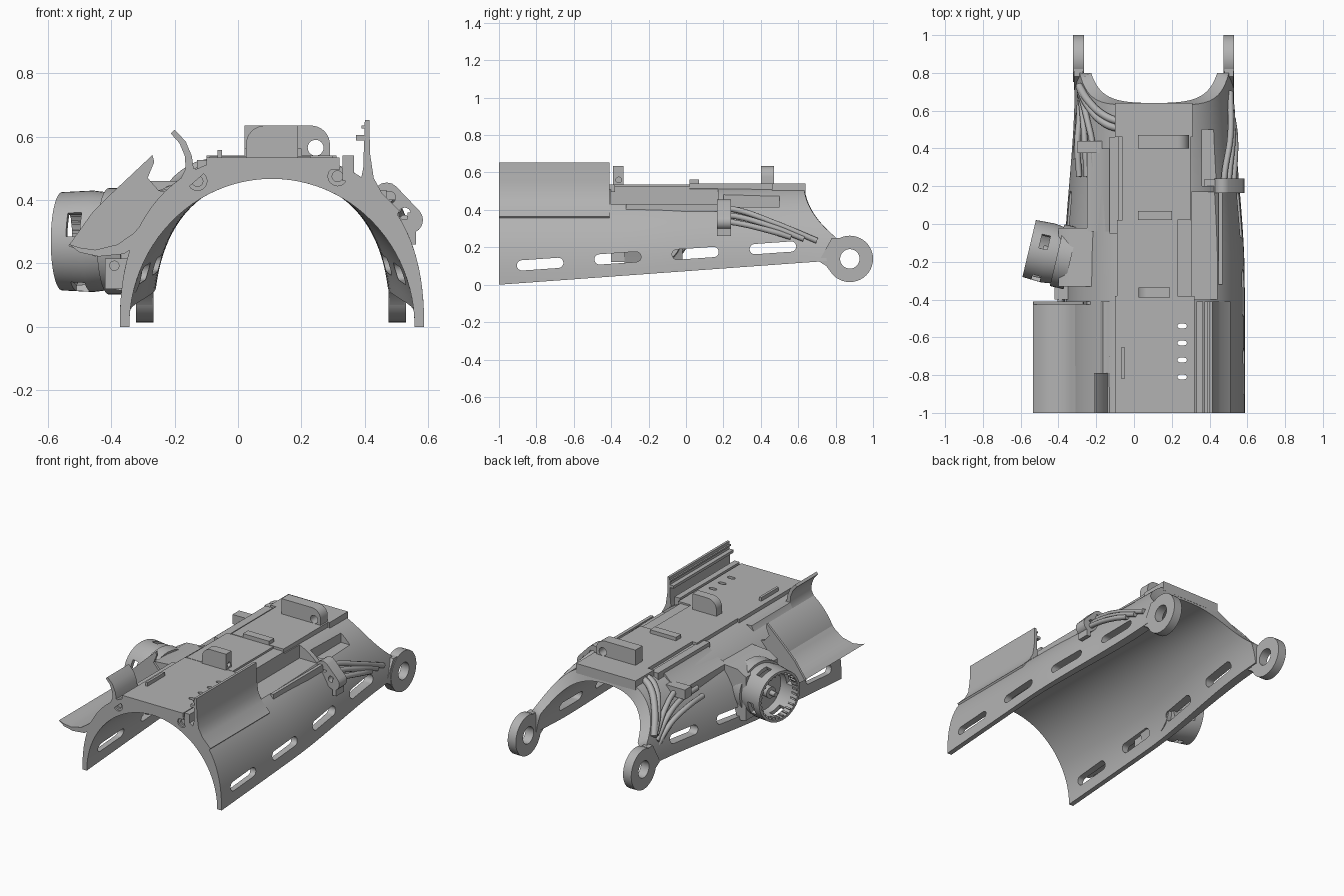
import bpy, bmesh
from math import sin, cos, pi, asin, atan
from mathutils import Vector, Matrix

cube = bpy.data.objects.get("Cube")
if cube:
    bpy.data.objects.remove(cube, do_unlink=True)

grey = bpy.data.materials.new("plain_grey")
grey.use_nodes = True
grey.diffuse_color = (0.45, 0.45, 0.45, 1)
grey.node_tree.nodes["Principled BSDF"].inputs["Base Color"].default_value = grey.diffuse_color
CX = 0.107  # centre line of the arch


def activate(obj):
    bpy.ops.object.select_all(action='DESELECT')
    obj.select_set(True)
    bpy.context.view_layer.objects.active = obj


def finish(name, bm):
    bmesh.ops.remove_doubles(bm, verts=bm.verts, dist=1e-5)
    bmesh.ops.recalc_face_normals(bm, faces=bm.faces)
    mesh = bpy.data.meshes.new(name)
    bm.to_mesh(mesh)
    bm.free()
    obj = bpy.data.objects.new(name, mesh)
    bpy.context.collection.objects.link(obj)
    mesh.materials.append(grey)
    activate(obj)
    bpy.ops.object.shade_smooth_by_angle(angle=0.6)
    return obj


def prism(name, axis, pts, lo, hi):
    """Polygon extruded along an axis; points use the two other axes in order."""
    place = {'x': lambda p, h: (h, p[0], p[1]), 'y': lambda p, h: (p[0], h, p[1]),
             'z': lambda p, h: (p[0], p[1], h)}[axis]
    bm = bmesh.new()
    a, b = [[bm.verts.new(place(p, h)) for p in pts] for h in (lo, hi)]
    bm.faces.new(a)
    bm.faces.new(b[::-1])
    for i in range(len(pts)):
        j = (i + 1) % len(pts)
        bm.faces.new((a[i], a[j], b[j], b[i]))
    return finish(name, bm)


def box(name, x0, x1, y0, y1, z0, z1):
    return prism(name, 'z', [(x0, y0), (x1, y0), (x1, y1), (x0, y1)], z0, z1)


def capsule(cx, cy, length, width, slope=0.0):
    r, half, a = width / 2, (length - width) / 2, atan(slope)
    pts = []
    for i in range(18):
        t = -pi / 2 + pi * (i if i < 9 else i - 1) / 8
        u, v = r * cos(t) + (half if i < 9 else -half), r * sin(t)
        pts.append((cx + u * cos(a) - v * sin(a), cy + u * sin(a) + v * cos(a)))
    return pts


def lathe(name, origin, direction, profile, n=40, closed=True):
    """Profile of (radius, height) turned about an axis."""
    rot = Vector(direction).to_track_quat('Z', 'Y').to_matrix()
    bm = bmesh.new()
    rings = [[bm.verts.new(Vector(origin) + rot @ Vector((r * cos(2 * pi * k / n), r * sin(2 * pi * k / n), h)))
              for k in range(n)] for r, h in profile]
    for i in range(len(rings) if closed else len(rings) - 1):
        a, b = rings[i], rings[(i + 1) % len(rings)]
        for k in range(n):
            m = (k + 1) % n
            bm.faces.new((a[k], a[m], b[m], b[k]))
    return finish(name, bm)


def disc(name, origin, direction, r, h):
    return lathe(name, origin, direction, [(0, 0), (r, 0), (r, h), (0, h)], 24, False)


def tube(name, origin, direction, r, hole, h):
    return lathe(name, origin, direction, [(hole, 0), (r, 0), (r, h), (hole, h)])


def cut(obj, *cutters):
    for c in cutters:
        activate(obj)
        mod = obj.modifiers.new("cut", 'BOOLEAN')
        mod.operation, mod.solver, mod.object = 'DIFFERENCE', 'EXACT', c
        bpy.ops.object.modifier_apply(modifier=mod.name)
    activate(obj)
    bpy.ops.object.shade_smooth_by_angle(angle=0.6)


def discard(*objs):
    for o in objs:
        bpy.data.objects.remove(o, do_unlink=True)


def cable(name, pts, r):
    curve = bpy.data.curves.new(name, 'CURVE')
    curve.dimensions, curve.bevel_depth, curve.use_fill_caps = '3D', r, True
    curve.resolution_u, curve.bevel_resolution = 8, 3
    s = curve.splines.new('BEZIER')
    s.bezier_points.add(len(pts) - 1)
    for b, p in zip(s.bezier_points, pts):
        b.co, b.handle_left_type, b.handle_right_type = p, 'AUTO', 'AUTO'
    curve.materials.append(grey)
    obj = bpy.data.objects.new(name, curve)
    bpy.context.collection.objects.link(obj)
    activate(obj)
    bpy.ops.object.convert(target='MESH')


# Arched shell, lofted from front to back, squarer inside towards the rear
def section(y, outer, n=48):
    s = min(max((y + 0.3) / 1.0, 0), 1)
    s = s * s * (3 - 2 * s)
    a, h, e = (0.48 - 0.053 * s, 0.545, 0.85) if outer else (0.45 - 0.078 * s, 0.467, 1 - 0.17 * s)
    t0 = asin((0.0723 * (y + 1) / h) ** (1 / e))
    for i in range(n + 1):
        c = cos(t0 + (pi - 2 * t0) * i / n)
        x = a * abs(c) ** e * (1 if c > 0 else -1)
        yield CX + x, min(h * (1 - c * c) ** (e / 2), 0.522)


def rear(z):
    return 0.63 + 0.17 * min(max((0.54 - z) / 0.29, 0), 1) ** 2


ends = {o: [rear(z) for x, z in section(0.7, o)] for o in (True, False)}
bm = bmesh.new()
rows = []
for j in range(31):
    rows.append([[bm.verts.new((*(p := list(section(-1 + (e + 1) * j / 30, o))[i])[:1], -1 + (e + 1) * j / 30, p[1]))
                  for i, e in enumerate(ends[o])] for o in (True, False)])
for r0, r1 in zip(rows, rows[1:]):
    loop0, loop1 = r0[0] + r0[1][::-1], r1[0] + r1[1][::-1]
    for i in range(len(loop0)):
        k = (i + 1) % len(loop0)
        bm.faces.new((loop0[i], loop0[k], loop1[k], loop1[i]))
for o, n in (rows[0], rows[-1]):
    for i in range(len(o) - 1):
        bm.faces.new((o[i], o[i + 1], n[i + 1], n[i]))
shell = finish("arched_shell", bm)
cutters = [prism("slot_cutter", 'x', capsule(y, z, 0.25, 0.055, 0.07), -0.7, 0.9)
           for y, z in ((-0.78, 0.11), (-0.365, 0.142), (0.05, 0.168), (0.465, 0.197))]
cutters.append(box("recess_cutter", 0.305, 0.45, -0.4, 0.17, 0.428, 0.7))
cutters.append(box("pocket_cutter", 0.36, 0.45, 0.2, 0.5, 0.415, 0.7))
screws = ((-0.128, 0.46), (0.314, 0.475))
cutters += [disc("screw_cutter", (x, -1.05, z), (0, 1, 0), 0.03, 0.08) for x, z in screws]
cut(shell, *cutters)
discard(*cutters)

# Shoulder screws sunk in the front face
for x, z in screws:
    tube("shoulder_screw_ring", (x, -0.99, z), (0, 1, 0), 0.031, 0.017, 0.03)
    disc("shoulder_screw", (x, -0.98, z), (0, 1, 0), 0.018, 0.02)

# Top deck
front_deck = box("front_deck", -0.1, 0.32, -1, -0.38, 0.495, 0.535)
vents = [prism("vent_cutter", 'z', capsule(0.255, -0.81 + 0.09 * i, 0.05, 0.024), 0.3, 0.7) for i in range(4)]
for part in (shell, front_deck):
    cut(part, *vents)
discard(*vents)
box("middle_deck", -0.09, 0.23, -0.38, 0.02, 0.49, 0.537)
box("rear_deck", -0.06, 0.3, 0.02, 0.47, 0.49, 0.54)
box("rear_bridge", -0.1, 0.31, 0.46, 0.64, 0.48, 0.54)
box("deck_side_strip", 0.23, 0.305, -0.38, 0.02, 0.47, 0.525)
box("deck_tab", 0.02, 0.2, 0.02, 0.07, 0.53, 0.562)
box("left_step", -0.13, -0.08, -0.05, 0.46, 0.47, 0.527)
prism("left_ledge", 'y', [(-0.25, 0.37), (-0.25, 0.43), (-0.17, 0.465), (-0.13, 0.505), (-0.1, 0.505), (-0.1, 0.455)], -0.04, 0.4)
box("right_rail", 0.33, 0.366, -1, -0.41, 0.46, 0.54)
box("thin_stop", -0.065, -0.05, -0.82, -0.65, 0.53, 0.558)
box("recess_bar", 0.448, 0.468, -0.32, 0.2, 0.39, 0.432)

# Upright brackets: one top corner rounded, one square
for name, xs, xr, y0, y1 in (("rear_bracket", 0.02, 0.29, 0.4, 0.47), ("front_bracket", 0.19, 0.025, -0.39, -0.335)):
    d = 0.06 if xr > xs else -0.06
    pts = [(xs, 0.53), (xr, 0.53)]
    pts += [(xr - d + d * cos(pi * i / 16), 0.575 + 0.06 * sin(pi * i / 16)) for i in range(9)]
    bracket = prism(name, 'y', pts + [(xs, 0.635)], y0, y1)
    if y0 > 0:
        hole = disc("hole_cutter", (0.245, y0 - 0.1, 0.565), (0, 1, 0), 0.025, 0.3)
    else:
        hole = disc("hole_cutter", (0.14, -0.36, 0.56), (1, 0, 0), 0.015, 0.1)
    cut(bracket, hole)
    discard(hole)

# Hinge lugs at the rear
for x in (-0.322, 0.474):
    tube("hinge_lug", (x, 0.876, 0.138), (1, 0, 0), 0.124, 0.052, 0.056)
    prism("hinge_neck", 'x', [(0.71, 0.125), (0.75, 0.1), (0.78, 0.06), (0.82, 0.08), (0.82, 0.25), (0.78, 0.25)], x + 0.004, x + 0.052)

# Right upright fin with its rails
prism("right_fin", 'y', [(0.4, 0.652), (0.415, 0.652), (0.416, 0.55), (0.428, 0.47), (0.455, 0.42), (0.51, 0.365),
                         (0.48, 0.33), (0.37, 0.42), (0.385, 0.45), (0.395, 0.5)], -1, -0.41)
box("fin_rail", 0.372, 0.405, -1, -0.41, 0.588, 0.605)
box("fin_rail_upper", 0.39, 0.41, -1, -0.41, 0.625, 0.635)

# Left curved fin, its low root, ramp and end wall
root = [(-0.14, 0.5), (-0.1, 0.49), (-0.18, 0.42), (-0.24, 0.41), (-0.19, 0.45), (-0.165, 0.5)]
prism("left_fin_root", 'y', root, -0.79, -0.41)
prism("left_curved_fin", 'y', [(-0.2, 0.622), (-0.165, 0.585), (-0.146, 0.54), *root,
                               (-0.168, 0.54), (-0.185, 0.58), (-0.212, 0.61)], -1, -0.79)
prism("left_ramp", 'y', [(-0.535, 0.262), (-0.5, 0.25), (-0.45, 0.243), (-0.38, 0.26), (-0.33, 0.295), (-0.22, 0.415),
                         (-0.2, 0.39), (-0.3, 0.27), (-0.36, 0.23), (-0.44, 0.222), (-0.5, 0.235)], -1, -0.41)
prism("left_end_wall", 'y', [(-0.535, 0.255), (-0.46, 0.36), (-0.4, 0.42), (-0.27, 0.542), (-0.264, 0.52), (-0.285, 0.47),
                             (-0.25, 0.43), (-0.18, 0.42), (-0.31, 0.26), (-0.45, 0.222)], -0.425, -0.41)

# Side thruster barrel with windows, teeth and hub
AXIS = Vector((-0.973, 0.23, 0)).normalized()
BASE = Vector((-0.3, -0.19, 0.27))
barrel = lathe("barrel", BASE, AXIS, [(0.0, 0.08), (0.15, 0.08), (0.16, 0.16), (0.155, 0.262), (0.14, 0.262), (0.135, 0.12), (0, 0.12)], 48, False)
rot = AXIS.to_track_quat('Z', 'Y').to_matrix().to_4x4()


def radial_box(name, angle, radius, height, size):
    bm = bmesh.new()
    m = Matrix.Translation(BASE) @ rot @ Matrix.Rotation(angle, 4, 'Z') @ Matrix.Translation((radius, 0, height))
    bmesh.ops.create_cube(bm, size=1, matrix=m @ Matrix.Diagonal((*size, 1)))
    return finish(name, bm)


windows = [radial_box("window_cutter", 0.35 + pi / 2 * i, 0.15, 0.19, (0.06, 0.08, 0.045)) for i in range(4)]
cut(barrel, *windows)
discard(*windows)
for i in range(28):
    radial_box("barrel_tooth", 2 * pi * i / 28, 0.137, 0.24, (0.014, 0.01, 0.04))
tube("barrel_collar", BASE + AXIS * 0.035, AXIS, 0.168, 0.1, 0.075)
disc("barrel_hub", BASE + AXIS * 0.11, AXIS, 0.035, 0.08)
disc("barrel_pin", BASE + AXIS * 0.11, AXIS, 0.015, 0.12)
prism("barrel_mount", 'y', [(-0.345, 0.11), (-0.4, 0.12), (-0.4, 0.39), (-0.34, 0.425), (-0.2, 0.435), (-0.28, 0.3)], -0.33, -0.02)
box("mount_lug", -0.42, -0.34, -0.4, -0.33, 0.12, 0.215)
disc("mount_knob", (-0.39, -0.41, 0.193), (0, 1, 0), 0.016, 0.05)

# Cable clamps and cable bundles on both flanks
right_clamp = prism("right_clamp", 'y', capsule(0.505, 0.375, 0.19, 0.085, -1.05), 0.165, 0.24)
holes = [disc("hole_cutter", (x, 0.1, z), (0, 1, 0), 0.019, 0.25) for x, z in ((0.478, 0.408), (0.526, 0.357))]
cut(right_clamp, *holes)
discard(*holes)
box("clamp_foot", 0.37, 0.5, 0.17, 0.235, 0.4, 0.43)
box("clamp_tab", 0.535, 0.562, 0.165, 0.24, 0.26, 0.36)
for i in range(3):
    d = 0.05 * i
    cable("right_cable", [(0.475 + d / 2, 0.2, 0.408 - d * 0.7), (0.48 + d / 2, 0.27, 0.4 - d * 0.7),
                          (0.51 + d / 4, 0.46, 0.335 - d / 2), (0.51 + d / 8, 0.7 - d * 1.4, 0.235 + d / 5)], 0.016)
box("left_clamp", -0.3, -0.17, 0.375, 0.44, 0.4, 0.46)
for i in range(3):
    d = 0.04 * i
    cable("left_cable", [(-0.21 - d, 0.25, 0.43 - d), (-0.22 - d, 0.42, 0.425 - d),
                         (-0.25 - d / 2, 0.56, 0.38 - d), (-0.285, 0.7, 0.28 - d)], 0.016)
for i in range(2):
    cable("rear_left_hose", [(-0.06, 0.5 + 0.035 * i, 0.52), (-0.15, 0.53 + 0.04 * i, 0.49),
                             (-0.24, 0.62 + 0.03 * i, 0.39), (-0.29, 0.73, 0.28)], 0.02)
